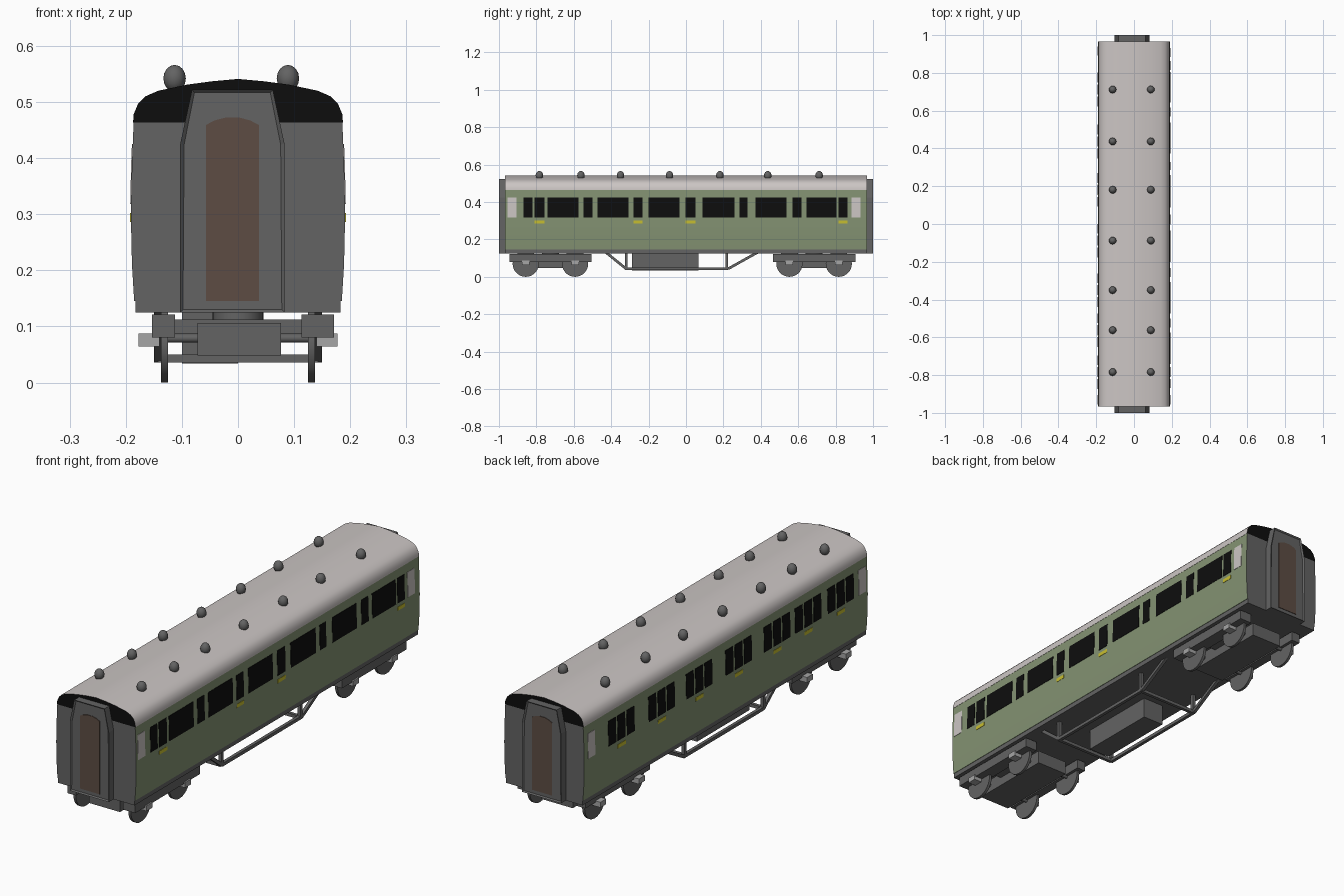
import bpy, bmesh, math
from mathutils import Vector, Matrix

if "Cube" in bpy.data.objects:
    bpy.data.objects.remove(bpy.data.objects["Cube"])


def mat(name, r, g, b):
    m = bpy.data.materials.new(name)
    m.diffuse_color = (r, g, b, 1)
    m.use_nodes = True
    m.node_tree.nodes["Principled BSDF"].inputs["Base Color"].default_value = m.diffuse_color
    return m


GREEN = mat("sage_green", 0.23, 0.29, 0.17)
GREY = mat("dark_grey", 0.125, 0.125, 0.125)
ROOF = mat("pale_roof_grey", 0.60, 0.56, 0.55)
BLACK = mat("black", 0.004, 0.004, 0.004)
BROWN = mat("door_brown", 0.11, 0.073, 0.056)
YELLOW = mat("yellow", 0.58, 0.52, 0.03)
LIGHT = mat("light_grey", 0.38, 0.38, 0.38)


def finish(name, bm, *mats, smooth=False):
    bmesh.ops.recalc_face_normals(bm, faces=bm.faces)
    me = bpy.data.meshes.new(name)
    bm.to_mesh(me)
    bm.free()
    ob = bpy.data.objects.new(name, me)
    bpy.context.collection.objects.link(ob)
    for m in mats:
        me.materials.append(m)
    if smooth:
        bpy.ops.object.select_all(action='DESELECT')
        ob.select_set(True)
        bpy.context.view_layer.objects.active = ob
        bpy.ops.object.shade_smooth_by_angle(angle=math.radians(35))
    return ob


def prism(bm, pts, y0, y1):
    """Extrude an (x, z) outline along y; returns the two end faces."""
    a = [bm.verts.new((x, y0, z)) for x, z in pts]
    b = [bm.verts.new((x, y1, z)) for x, z in pts]
    for i in range(len(pts)):
        j = (i + 1) % len(pts)
        bm.faces.new((a[i], a[j], b[j], b[i]))
    return bm.faces.new(a), bm.faces.new(b)


def box(bm, x0, x1, y0, y1, z0, z1):
    prism(bm, [(x0, z0), (x1, z0), (x1, z1), (x0, z1)], y0, y1)


def cyl(bm, centre, r, depth, axis='X', seg=24):
    rot = Matrix.Rotation(math.pi / 2, 4, 'Y') if axis == 'X' else Matrix()
    bmesh.ops.create_cone(bm, cap_ends=True, segments=seg, radius1=r, radius2=r,
                          depth=depth, matrix=Matrix.Translation(centre) @ rot)


def beam(bm, p, q, w):
    p, q = Vector(p), Vector(q)
    d = q - p
    m = (Matrix.Translation((p + q) / 2) @ d.to_track_quat('Z', 'Y').to_matrix().to_4x4()
         @ Matrix.Diagonal((w, w, d.length, 1)))
    bmesh.ops.create_cube(bm, size=1, matrix=m)


# Body shell: curved sides, grey ends
L = 0.967
SIDE = [(0.185, 0.145), (0.189, 0.21), (0.191, 0.30), (0.189, 0.39), (0.186, 0.463)]
bm = bmesh.new()
for f in prism(bm, SIDE + [(-x, z) for x, z in reversed(SIDE)], -L, L):
    f.material_index = 1
finish("body_shell", bm, GREEN, GREY, smooth=True)

# Arched roof with black ends
ARC = [(0.187, 0.463), (0.186, 0.478), (0.178, 0.497), (0.165, 0.510), (0.142, 0.520),
       (0.09, 0.531), (0.045, 0.537)]
bm = bmesh.new()
for f in prism(bm, ARC + [(0, 0.541)] + [(-x, z) for x, z in reversed(ARC)], -L, L):
    f.material_index = 1
finish("roof", bm, ROOF, BLACK, smooth=True)

# Underframe floor
bm = bmesh.new()
box(bm, -0.183, 0.183, -L, L, 0.125, 0.146)
finish("underframe", bm, GREY)


def side_x(z):
    for (xa, za), (xb, zb) in zip(SIDE, SIDE[1:]):
        if z <= zb:
            return xa + (xb - xa) * (z - za) / (zb - za)
    return SIDE[-1][0]


def side_plate(bm, s, y0, y1, z0, z1):
    """Thin plate hugging the curved body side."""
    zs = [z0] + [z for _, z in SIDE if z0 < z < z1] + [z1]
    outer = [(s * (side_x(z) + 0.0015), z) for z in zs]
    inner = [(s * (side_x(z) - 0.002), z) for z in reversed(zs)]
    prism(bm, outer + inner, y0, y1)


# Windows, door strips and end panels
ROWS = [-0.784, -0.562, -0.350, -0.088, 0.181, 0.437, 0.712]
CORRIDOR = [(-0.869, -0.821), (-0.81, -0.757), (-0.741, -0.575), (-0.548, -0.5),
            (-0.473, -0.307), (-0.281, -0.233), (-0.2, -0.035), (-0.003, 0.051),
            (0.088, 0.259), (0.286, 0.329), (0.372, 0.537), (0.57, 0.618),
            (0.644, 0.805), (0.815, 0.864)]
COMPART = [(y + o - 0.026, y + o + 0.026) for y in ROWS for o in (-0.063, 0, 0.063)]
DOORS_R = [CORRIDOR[i] for i in (1, 5, 7, 13)]
DOORS_L = [(y - 0.027, y + 0.027) for y in ROWS]
PANELS_R = [(-0.955, -0.906), (0.885, 0.933)]
PANELS_L = [(-0.955, -0.906), (0.892, 0.94)]
for name, m, right, left, z0, z1 in (
        ("windows", BLACK, CORRIDOR, COMPART, 0.318, 0.425),
        ("door_strips", YELLOW, DOORS_R, DOORS_L, 0.286, 0.302),
        ("frosted_windows", ROOF, PANELS_R, PANELS_L, 0.318, 0.425)):
    for s, spans in ((1, right), (-1, left)):
        bm = bmesh.new()
        for y0, y1 in spans:
            side_plate(bm, s, y0, y1, z0, z1)
        finish(name + ("_right" if s > 0 else "_left"), bm, m)

# Roof ventilators
bm = bmesh.new()
for y in ROWS:
    for x in (-0.113, 0.089):
        bmesh.ops.create_uvsphere(bm, u_segments=12, v_segments=8, radius=0.02,
                                  matrix=Matrix.Translation((x, y, 0.542))
                                  @ Matrix.Diagonal((1, 1, 1.2, 1)))
finish("roof_vents", bm, GREY, smooth=True)

# Gangway connections with recessed face and brown arched door
GANG = [(-0.103, 0.125), (0.083, 0.125), (0.083, 0.425), (0.062, 0.522),
        (-0.082, 0.522), (-0.103, 0.425)]
DOOR = [(-0.057, 0.145), (0.037, 0.145), (0.037, 0.459), (0.022, 0.467), (0.003, 0.472),
        (-0.023, 0.472), (-0.042, 0.467), (-0.057, 0.459)]
for s, end in ((-1, "front"), (1, "back")):
    bm = bmesh.new()
    _, face = prism(bm, GANG, s * 0.96, s * 1.0)
    bmesh.ops.recalc_face_normals(bm, faces=bm.faces)
    bmesh.ops.inset_region(bm, faces=[face], thickness=0.007)
    bmesh.ops.translate(bm, verts=face.verts, vec=(0, -s * 0.006, 0))
    finish(end + "_gangway", bm, GREY)
    bm = bmesh.new()
    prism(bm, DOOR, s * 0.992, s * 0.9965)
    finish(end + "_gangway_door", bm, BROWN)

# Bogies: side frames, transom, pivot, wheels, axles, axle boxes
for yc, end in ((-0.725, "front"), (0.685, "back")):
    bm = bmesh.new()
    box(bm, -0.153, -0.112, yc - 0.22, yc + 0.22, 0.08, 0.121)
    box(bm, 0.113, 0.171, yc - 0.22, yc + 0.22, 0.08, 0.121)
    box(bm, -0.112, 0.113, yc - 0.06, yc + 0.06, 0.085, 0.112)
    box(bm, -0.072, 0.077, yc - 0.19, yc + 0.19, 0.048, 0.106)
    finish(end + "_bogie_frame", bm, GREY)
    bm = bmesh.new()
    cyl(bm, (0, yc, 0.115), 0.045, 0.03, 'Z')
    finish(end + "_bogie_pivot", bm, GREY, smooth=True)
    wheels, axle_boxes = bmesh.new(), bmesh.new()
    for y in (yc - 0.132, yc + 0.132):
        cyl(wheels, (0, y, 0.079), 0.008, 0.25, seg=12)
        for s in (-1, 1):
            cyl(wheels, (s * 0.131, y, 0.07), 0.07, 0.012, seg=28)
            box(axle_boxes, s * 0.14, s * 0.177, y - 0.02, y + 0.02, 0.064, 0.087)
    finish(end + "_wheelsets", wheels, GREY, smooth=True)
    finish(end + "_axle_boxes", axle_boxes, LIGHT)

# Underframe trusses with queen posts and cross bars
bm = bmesh.new()
for x in (-0.143, 0.143):
    path = [(x, -0.43, 0.132), (x, -0.32, 0.043), (x, 0.225, 0.043), (x, 0.385, 0.132)]
    for p, q in zip(path, path[1:]):
        beam(bm, p, q, 0.014)
    for y in (-0.32, 0.218):
        beam(bm, (x, y, 0.04), (x, y, 0.13), 0.014)
for y in (-0.32, 0.218):
    beam(bm, (-0.143, y, 0.043), (0.143, y, 0.043), 0.014)
finish("underframe_truss", bm, GREY)

# Battery box
bm = bmesh.new()
box(bm, -0.10, 0.0, -0.29, 0.067, 0.034, 0.13)
finish("battery_box", bm, GREY)
